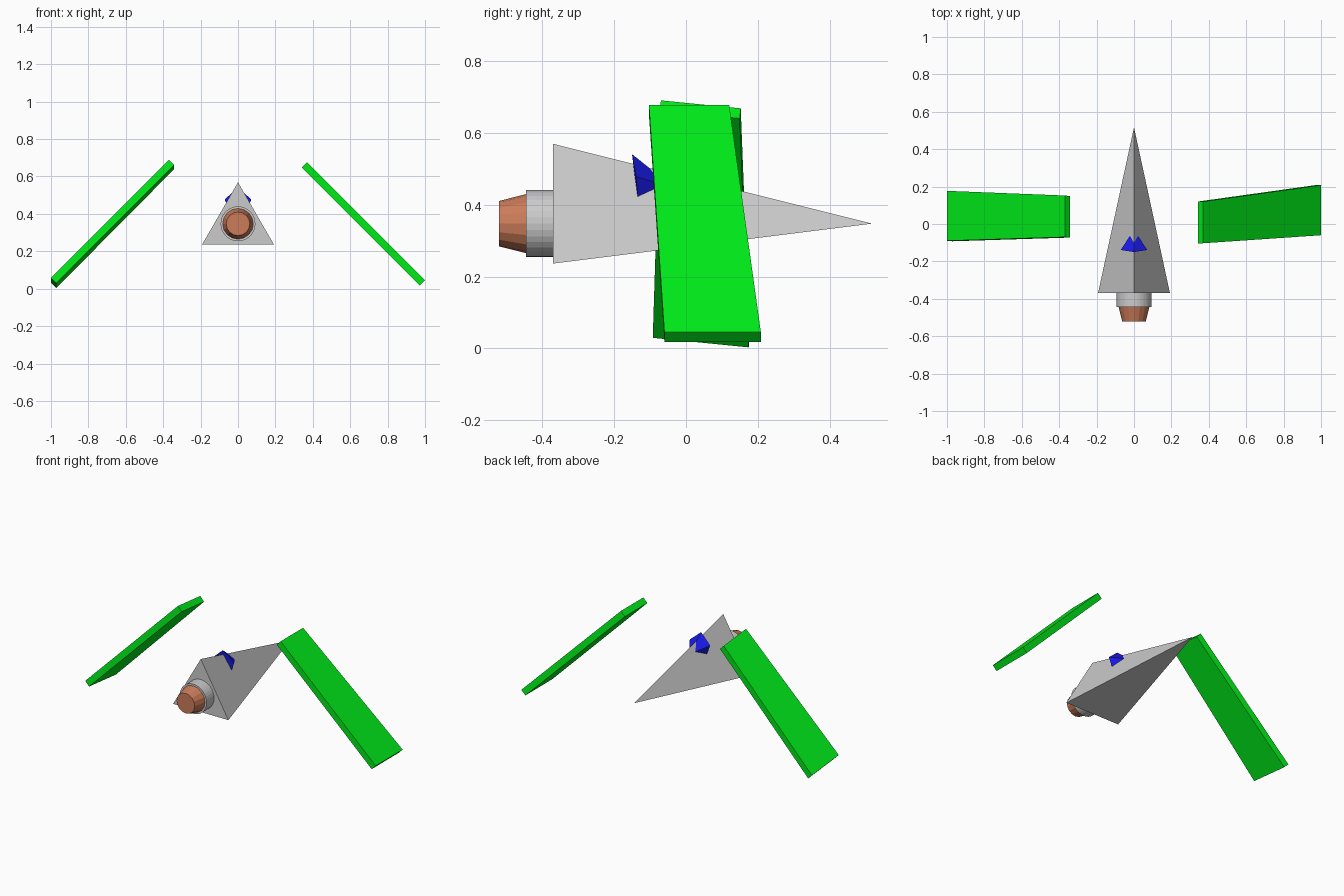
import bpy, bmesh
from math import sin, cos, pi, radians
from mathutils import Matrix, Vector

if "Cube" in bpy.data.objects:
    bpy.data.objects.remove(bpy.data.objects["Cube"])

AXIS_Z = 0.347


def material(name, rgb):
    m = bpy.data.materials.new(name)
    m.diffuse_color = (*rgb, 1)
    m.use_nodes = True
    m.node_tree.nodes["Principled BSDF"].inputs["Base Color"].default_value = m.diffuse_color
    return m


def hull_object(name, points, mat=None, matrix=None):
    """Convex part spanned by a few corner points."""
    bm = bmesh.new()
    for p in points:
        bm.verts.new(p)
    bmesh.ops.convex_hull(bm, input=bm.verts[:])
    bmesh.ops.dissolve_limit(bm, angle_limit=radians(0.5), verts=bm.verts[:], edges=bm.edges[:])
    if matrix:
        bm.transform(matrix)
    bmesh.ops.recalc_face_normals(bm, faces=bm.faces[:])
    me = bpy.data.meshes.new(name)
    bm.to_mesh(me)
    bm.free()
    ob = bpy.data.objects.new(name, me)
    bpy.context.collection.objects.link(ob)
    if mat:
        me.materials.append(mat)
    return ob


def ring(n, r, y, z=AXIS_Z):
    """Regular n-gon facing along y, first corner pointing up."""
    return [Vector((r * sin(2 * pi * i / n), y, z + r * cos(2 * pi * i / n))) for i in range(n)]


green = material("green", (0.0, 0.85, 0.01))
blue = material("blue", (0.01, 0.01, 0.8))
copper = material("copper", (0.6, 0.2, 0.1))

# Three-sided pointed hull
hull_object("hull", ring(3, 0.222, -0.37) + [(0, 0.517, AXIS_Z)])

# Engine drum and tapered nozzle
hull_object("engine_drum", ring(32, 0.093, -0.445) + ring(32, 0.093, -0.37))
hull_object("engine_nozzle", ring(16, 0.063, -0.52) + ring(16, 0.082, -0.445), copper)

# Five-sided canopy spike sunk into the ridge
canopy = [(0, -0.15, 0.54), (0, -0.03, 0.445)]
for s in (-1, 1):
    canopy += [(s * 0.071, -0.139, 0.478), (s * 0.044, -0.133, 0.404)]
hull_object("canopy", canopy, blue)

# Slanted tapered wing panels, the left one mirrored and pitched slightly
T = 0.028
wing = []
for x, z, y0, y1 in ((0.369, 0.677, -0.103, 0.120), (1.0, 0.046, -0.06, 0.208)):
    for y in (y0, y1):
        wing += [(x, y, z), (x - T, y, z - T)]
hull_object("right_wing", wing, green)
pitch = (Matrix.Translation((0, 0, AXIS_Z + 0.004)) @ Matrix.Rotation(radians(-5.7), 4, 'X')
         @ Matrix.Translation((0, 0, -AXIS_Z)) @ Matrix.Scale(-1, 4, (1, 0, 0)))
hull_object("left_wing", wing, green, pitch)
